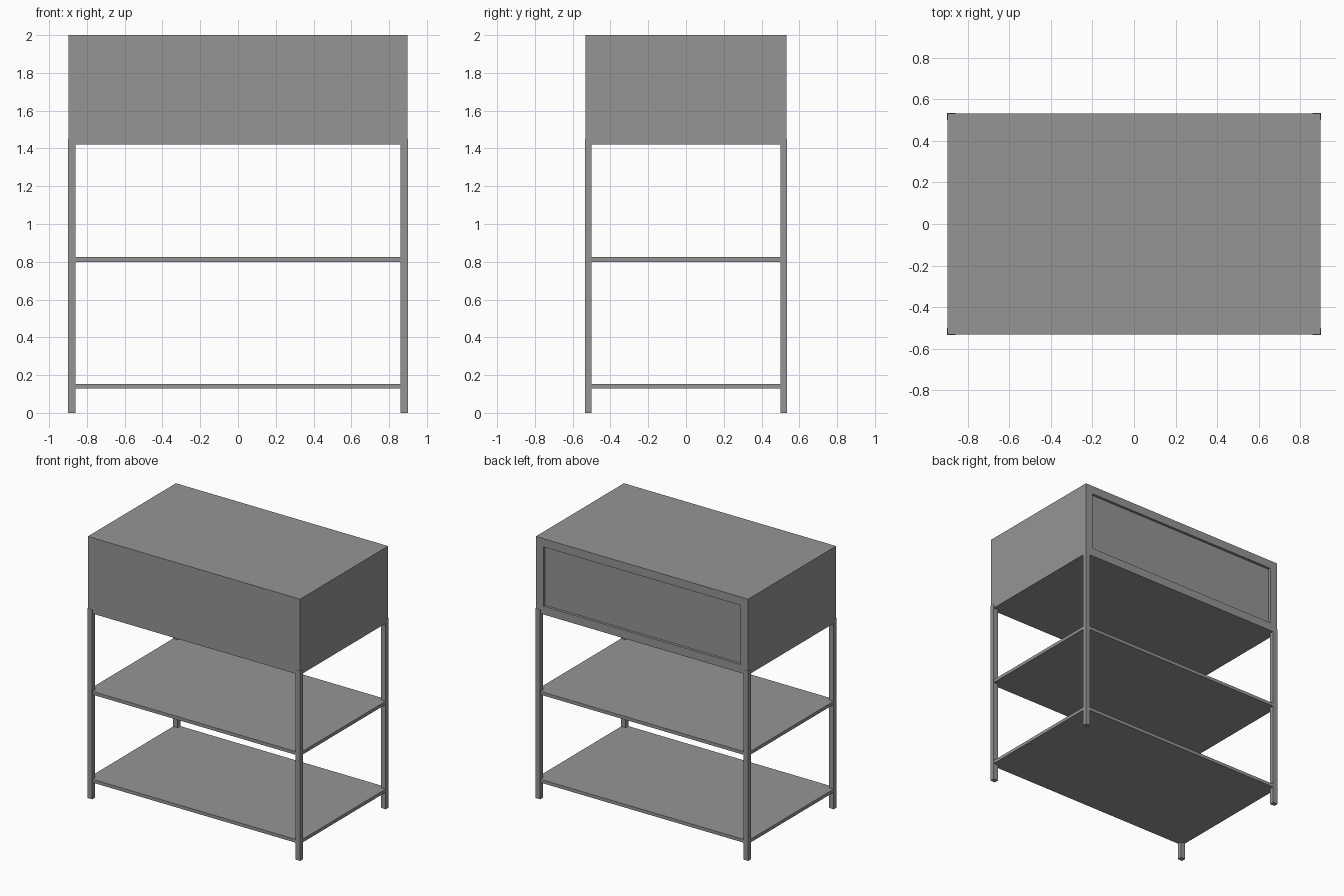
import bpy, bmesh
from mathutils import Vector

if "Cube" in bpy.data.objects:
    bpy.data.objects.remove(bpy.data.objects["Cube"])

grey = bpy.data.materials.new("grey_metal")
grey.diffuse_color = (0.3, 0.3, 0.3, 1)
grey.use_nodes = True
grey.node_tree.nodes["Principled BSDF"].inputs["Base Color"].default_value = grey.diffuse_color


def box(name, lo, hi, recess=None):
    """Axis-aligned box; recess=(margin, depth) sinks a panel into the back face."""
    lo, hi = Vector(lo), Vector(hi)
    bm = bmesh.new()
    bmesh.ops.create_cube(bm, size=1)
    for v in bm.verts:
        v.co = Vector((lo[i] + (v.co[i] + 0.5) * (hi[i] - lo[i]) for i in range(3)))
    bm.normal_update()
    if recess:
        back = [f for f in bm.faces if f.normal.y > 0.9]
        bmesh.ops.inset_region(bm, faces=back, thickness=recess[0])
        # extra inset at zero width gives straight recess walls
        bmesh.ops.inset_region(bm, faces=back, thickness=0.0001, depth=-recess[1])
    me = bpy.data.meshes.new(name)
    bm.to_mesh(me)
    bm.free()
    me.materials.append(grey)
    ob = bpy.data.objects.new(name, me)
    bpy.context.collection.objects.link(ob)
    return ob


# cabinet body with sunken back panel
box("cabinet_box", (-0.898, -0.532, 1.42), (0.898, 0.532, 2.0), (0.09, 0.02))

# two open shelves
box("middle_shelf", (-0.898, -0.532, 0.80), (0.898, 0.532, 0.825))
box("lower_shelf", (-0.898, -0.532, 0.128), (0.898, 0.532, 0.153))

# four corner legs, lapping slightly over the cabinet
for sx, xn in ((-1, "left"), (1, "right")):
    for sy, yn in ((-1, "front"), (1, "back")):
        xs = sorted((sx * 0.86, sx * 0.90))
        ys = sorted((sy * 0.50, sy * 0.534))
        box(f"{yn}_{xn}_leg", (xs[0], ys[0], 0), (xs[1], ys[1], 1.45))
